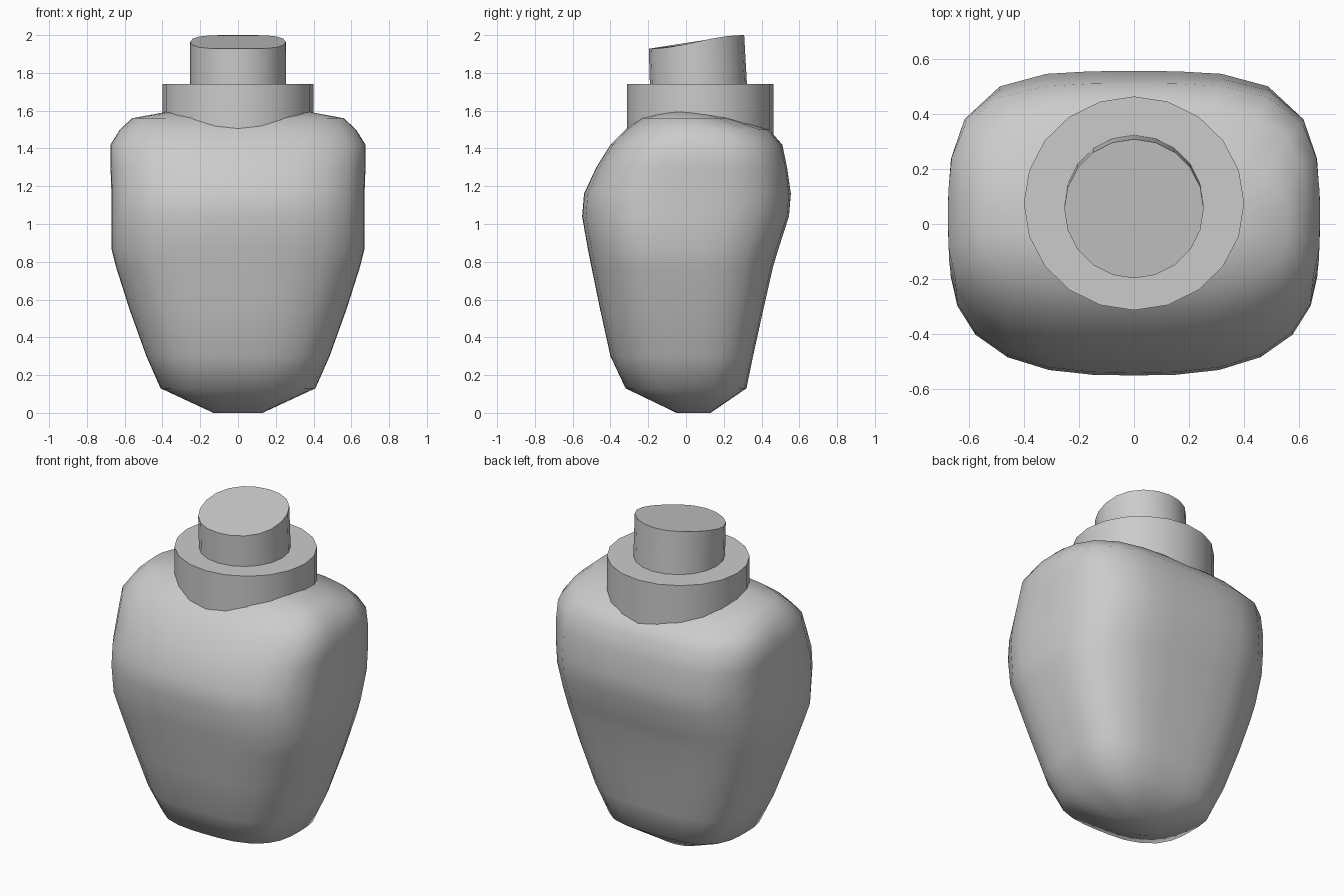
import bpy, bmesh, math

if "Cube" in bpy.data.objects:
    bpy.data.objects.remove(bpy.data.objects["Cube"])


def make_object(name, bm, angle):
    bmesh.ops.recalc_face_normals(bm, faces=bm.faces)
    mesh = bpy.data.meshes.new(name)
    bm.to_mesh(mesh)
    bm.free()
    obj = bpy.data.objects.new(name, mesh)
    bpy.context.collection.objects.link(obj)
    bpy.ops.object.select_all(action='DESELECT')
    obj.select_set(True)
    bpy.context.view_layer.objects.active = obj
    bpy.ops.object.shade_smooth_by_angle(angle=math.radians(angle))
    return obj


def section(half_x, y_front, y_back, y_mid, n_front, n_back, sides=28):
    """Rounded-box outline with separate front and back depth and squareness."""
    pts = []
    for i in range(sides):
        a = 2 * math.pi * i / sides
        c, s = math.cos(a), math.sin(a)
        n = n_back if s > 0 else n_front
        r = (abs(c) ** n + abs(s) ** n) ** (-1 / n)
        depth = y_back - y_mid if s > 0 else y_mid - y_front
        pts.append((half_x * r * c, y_mid + depth * r * s))
    return pts


def loft(name, rings, angle):
    bm = bmesh.new()
    loops = [[bm.verts.new(p) for p in ring] for ring in rings]
    for a, b in zip(loops, loops[1:]):
        for i in range(len(a)):
            j = (i + 1) % len(a)
            bm.faces.new((a[i], a[j], b[j], b[i]))
    bm.faces.new(loops[0][::-1])
    bm.faces.new(loops[-1])
    return make_object(name, bm, angle)


# Torso: z, half width, front y, back y, middle y, front and back squareness
torso = [
    (0.00, 0.13, -0.05, 0.13, 0.04, 2.2, 2.2),
    (0.13, 0.41, -0.32, 0.32, 0.00, 2.8, 3.2),
    (0.30, 0.485, -0.40, 0.355, 0.00, 2.8, 3.5),
    (0.55, 0.575, -0.455, 0.41, -0.02, 2.8, 3.5),
    (0.77, 0.645, -0.50, 0.46, -0.05, 2.8, 3.5),
    (0.87, 0.67, -0.52, 0.49, -0.08, 2.8, 3.5),
    (1.04, 0.67, -0.55, 0.545, -0.08, 2.8, 3.8),
    (1.16, 0.67, -0.54, 0.555, -0.07, 2.8, 3.8),
    (1.30, 0.675, -0.475, 0.535, -0.03, 2.8, 3.8),
    (1.42, 0.675, -0.40, 0.51, 0.00, 3.0, 3.6),
    (1.50, 0.625, -0.32, 0.44, 0.02, 3.0, 3.2),
    (1.56, 0.56, -0.24, 0.25, 0.00, 2.8, 2.8),
    (1.595, 0.37, -0.12, 0.10, -0.02, 2.4, 2.4),
]
loft("torso", [[(x, y, z) for x, y in section(*rest)] for z, *rest in torso], 60)


def disc(rx, y0, y1, z_at, sides=20):
    yc, ry = (y0 + y1) / 2, (y1 - y0) / 2
    pts = []
    for i in range(sides):
        a = 2 * math.pi * i / sides
        y = yc + ry * math.sin(a)
        pts.append((rx * math.cos(a), y, z_at(y)))
    return pts


# Collar ring around the neck base
loft("collar", [disc(0.40, -0.313, 0.463, lambda y: 1.42),
                disc(0.40, -0.313, 0.463, lambda y: 1.74)], 30)

# Neck stub with a slanted top
loft("neck", [disc(0.253, -0.19, 0.325, lambda y: 1.70),
              disc(0.253, -0.197, 0.308, lambda y: 1.96 + 0.04 * math.sin(
                  max(-1, min(1, (y - 0.055) / 0.2525)) * math.pi / 2) * 0.9
                  + 0.004)], 30)
